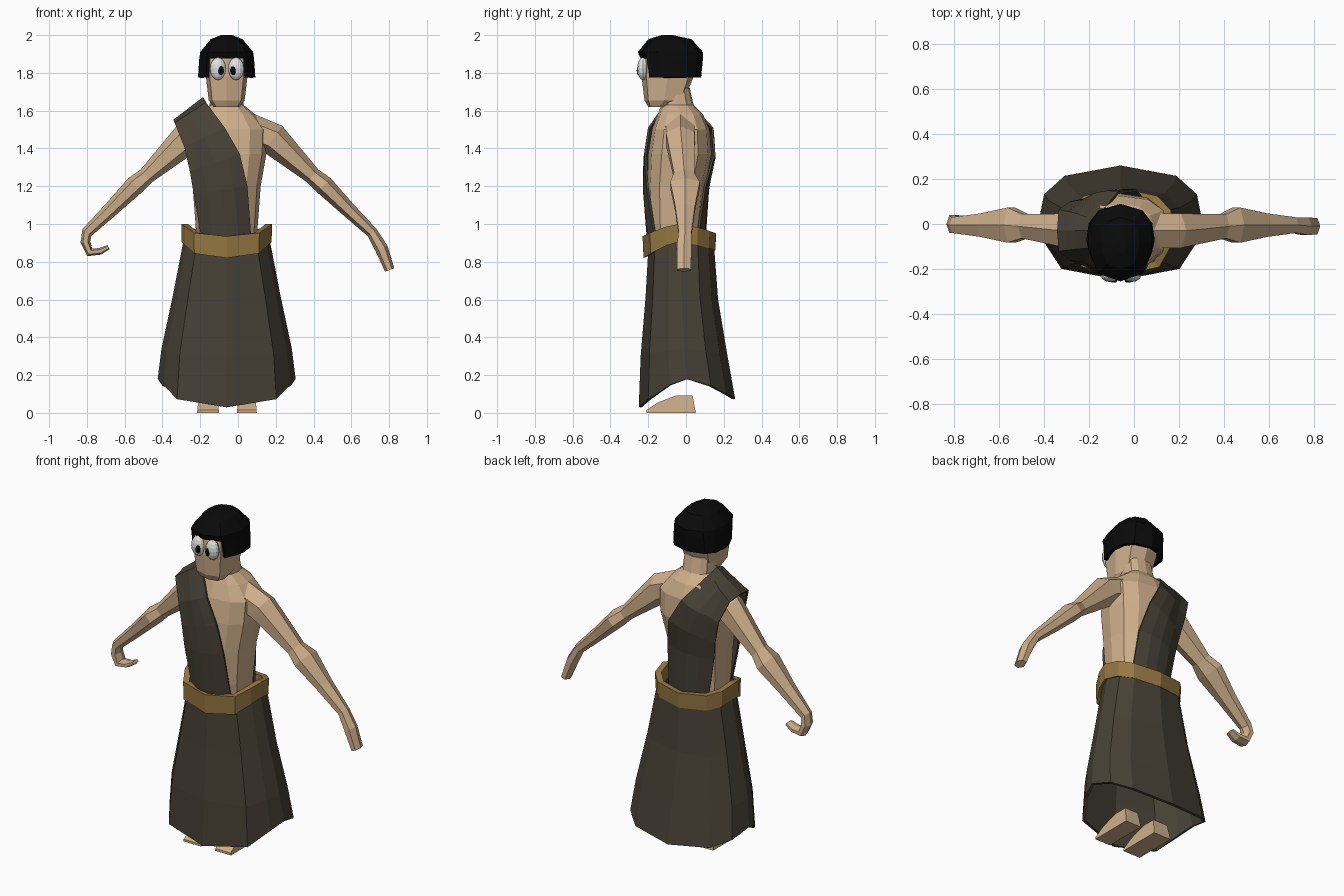
import bpy, bmesh, math
from mathutils import Vector

if "Cube" in bpy.data.objects:
    bpy.data.objects.remove(bpy.data.objects["Cube"])


def material(name, col):
    m = bpy.data.materials.new(name)
    m.diffuse_color = (*col, 1)
    m.use_nodes = True
    m.node_tree.nodes["Principled BSDF"].inputs["Base Color"].default_value = m.diffuse_color
    return m


SKIN = material("skin", (0.62, 0.43, 0.26))
CLOTH = material("dark_cloth", (0.062, 0.052, 0.036))
BELT = material("tan_belt", (0.30, 0.185, 0.055))
BLACK = material("black", (0.003, 0.003, 0.003))
WHITE = material("eye_white", (0.75, 0.75, 0.75))
CX = -0.06  # body centre line


def loft(name, rings, mat, closed=True, caps=True, loop=False, skip=(), thick=0):
    """Skin a list of equal-length point rings with flat quads."""
    bm = bmesh.new()
    rows = [[bm.verts.new(p) for p in r] for r in rings]
    n = len(rows[0])
    pairs = list(zip(rows, rows[1:])) + ([(rows[-1], rows[0])] if loop else [])
    for a, b in pairs:
        for i in range(n if closed else n - 1):
            if i not in skip:
                j = (i + 1) % n
                bm.faces.new((a[i], a[j], b[j], b[i]))
    if caps and closed and not loop:
        bm.faces.new(rows[0][::-1])
        bm.faces.new(rows[-1])
    bmesh.ops.recalc_face_normals(bm, faces=bm.faces)
    me = bpy.data.meshes.new(name)
    bm.to_mesh(me)
    bm.free()
    me.materials.append(mat)
    ob = bpy.data.objects.new(name, me)
    bpy.context.collection.objects.link(ob)
    if thick:
        mod = ob.modifiers.new("thickness", "SOLIDIFY")
        mod.thickness = thick
        mod.offset = -1
    return ob


def spow(v, e):
    return math.copysign(abs(v) ** e, v)


def oval(z, rx, yf, yb, n=12, e=0.8, cx=CX):
    """Boxy oval ring between front yf and back yb."""
    ym, ry = (yf + yb) / 2, (yb - yf) / 2
    ts = [2 * math.pi * i / n for i in range(n)]
    return [(cx + rx * spow(math.sin(t), e), ym - ry * spow(math.cos(t), e), z) for t in ts]


# Shared twelve-sided outline for skirt, belt and hair, front vertex first
HALF = [(0, -1), (.72, -.8), (.92, -.36), (1, 0), (.93, .5), (.68, .82), (0, 1)]
OUTLINE = HALF + [(-x, y) for x, y in HALF[-2:0:-1]]


def outline(rx, yf, yb, zf, zs, zb):
    """Outline ring whose height varies from front to side to back."""
    ym, ry = (yf + yb) / 2, (yb - yf) / 2
    pts = []
    for x, y in OUTLINE:
        k = abs(y) ** 1.5
        pts.append((CX + rx * x, ym + ry * y, zs + ((zf if y < 0 else zb) - zs) * k))
    return pts


# Torso and neck: z, half width, front, back
TORSO = [(.85, .155, -.17, .08), (1.0, .165, -.195, .08), (1.2, .18, -.205, .10),
         (1.37, .21, -.2, .135), (1.5, .215, -.18, .125), (1.58, .15, -.15, .09),
         (1.63, .09, -.13, .04), (1.72, .085, -.13, .02)]
loft("torso", [oval(*r) for r in TORSO], SKIN)


def torso_y(x, z, side):
    """Depth of the torso surface at x, z (side -1 front, 1 back)."""
    for a, b in zip(TORSO, TORSO[1:]):
        if z <= b[0]:
            break
    k = min(1, (z - a[0]) / (b[0] - a[0]))
    rx, yf, yb = (a[i] + (b[i] - a[i]) * k for i in (1, 2, 3))
    u = min(1, abs(x - CX) / rx)
    return (yf + yb) / 2 + side * ((yb - yf) / 2 * max(.65, (1 - u ** 2.5) ** .4) + .025)


# Head
loft("head", [oval(z, rx, yf, yb, 8, .6) for z, rx, yf, yb in [
    (1.62, .07, -.2, -.08), (1.655, .095, -.22, -.01), (1.78, .11, -.235, .04),
    (1.9, .11, -.225, .05), (1.94, .07, -.17, .0)]], SKIN)

# Hair cap, with sides that hang lower than the fringe
loft("hair_cap", [outline(rx, yf, yb, z, z, z) for rx, yf, yb, z in [
    (.145, -.24, .09, 1.875), (.14, -.255, .09, 1.91),
    (.085, -.2, .03, 1.978), (.03, -.13, -.07, 2.0)]], BLACK)
loft("hair_sides", [outline(rx, yf, yb, z, z, z) for rx, yf, yb, z in [
    (.152, -.225, .08, 1.775), (.145, -.24, .09, 1.876)]],
    BLACK, caps=False, skip=(0, 11), thick=.02)


# Eyes with pupils
def ball(name, loc, size, mat):
    bpy.ops.mesh.primitive_uv_sphere_add(segments=12, ring_count=8, radius=1, location=loc)
    ob = bpy.context.object
    ob.name = name
    ob.scale = size
    ob.data.materials.append(mat)


for side, ex, px in (("left", -.106, -.09), ("right", -.010, -.026)):
    ball(side + "_eye", (ex, -.228, 1.822), (.042, .03, .06), WHITE)
    ball(side + "_pupil", (px, -.252, 1.812), (.016, .009, .024), BLACK)


# Arms: stations of x, z, half width, half depth, y
def arm(name, path):
    rings = []
    for i, (x, z, w, d, y) in enumerate(path):
        a, b = path[max(i - 1, 0)], path[min(i + 1, len(path) - 1)]
        t = Vector((b[0] - a[0], 0, b[1] - a[1])).normalized()
        nrm = Vector((-t.z, 0, t.x))
        ts = [math.pi * k / 3 for k in range(6)]
        rings.append([Vector((x, y + d * math.sin(q), z)) + nrm * w * math.cos(q) for q in ts])
    loft(name, rings, SKIN)


ARM = [(.05, 1.5, .09, .09, -.03), (.185, 1.45, .085, .088, -.03), (.395, 1.255, .045, .062, -.01),
       (.455, 1.205, .052, .09, -.005), (.58, 1.08, .04, .06, -.005), (.71, .955, .03, .04, -.005)]
arm("right_arm", ARM + [(.76, .87, .035, .045, -.01), (.803, .757, .026, .042, -.01)])
arm("left_arm", [(-.09 - x, *r) for x, *r in ARM] + [
    (-.808, .905, .026, .045, 0), (-.785, .85, .024, .045, 0),
    (-.73, .855, .018, .04, 0), (-.685, .878, .012, .03, 0)])

# Sash over one shoulder: inner x, z, outer x, z, depth factor
EDGE = [(-.07, 1.51, -.285, 1.41, 1), (.01, 1.37, -.255, 1.28, 1),
        (.05, 1.2, -.235, 1.16, 1), (.07, .93, -.195, .93, 1)]
SHOULDER = (-.17, 1.645, -.335, 1.535, .8)
rows = [(r, 1) for r in EDGE[::-1] + [SHOULDER]] + [((-.185, 1.672, -.342, 1.552, 0), 1)] \
    + [(r, -1) for r in [SHOULDER] + EDGE]
strip = []
for (xi, zi, xo, zo, f), s in rows:
    line = []
    for k in range(5):
        x, z = xi + (xo - xi) * k / 4, zi + (zo - zi) * k / 4
        line.append((x, -.03 + f * (torso_y(x, z, s) + .03), z))
    strip.append(line)
loft("sash", strip, CLOTH, closed=False, caps=False, thick=.012)

# Skirt
loft("skirt", [outline(*r) for r in [
    (.365, -.25, .26, .03, .18, .075), (.345, -.24, .22, .3, .34, .3),
    (.285, -.215, .17, .6, .62, .6), (.225, -.2, .148, .86, .93, .89)]],
    CLOTH, caps=False, thick=.015)

# Belt, a thick band that dips at front and back
loft("belt", [outline(*r) for r in [
    (.238, -.225, .155, .82, .905, .86), (.24, -.23, .16, .935, 1.0, .95),
    (.205, -.2, .13, .935, 1.0, .95), (.205, -.2, .13, .83, .91, .87)]], BELT, loop=True)

# Feet: wedge profile of y, z
WEDGE = [(-.21, 0), (-.21, .014), (-.15, .055), (-.05, .093), (.035, .093), (.052, 0)]
for side, x0, x1 in (("left", -.217, -.1), ("right", -.006, .1)):
    loft(side + "_foot", [[(x + (x0 + x1 - 2 * x) * z * .9, y, z) for y, z in WEDGE]
                          for x in (x0, x1)], SKIN)
